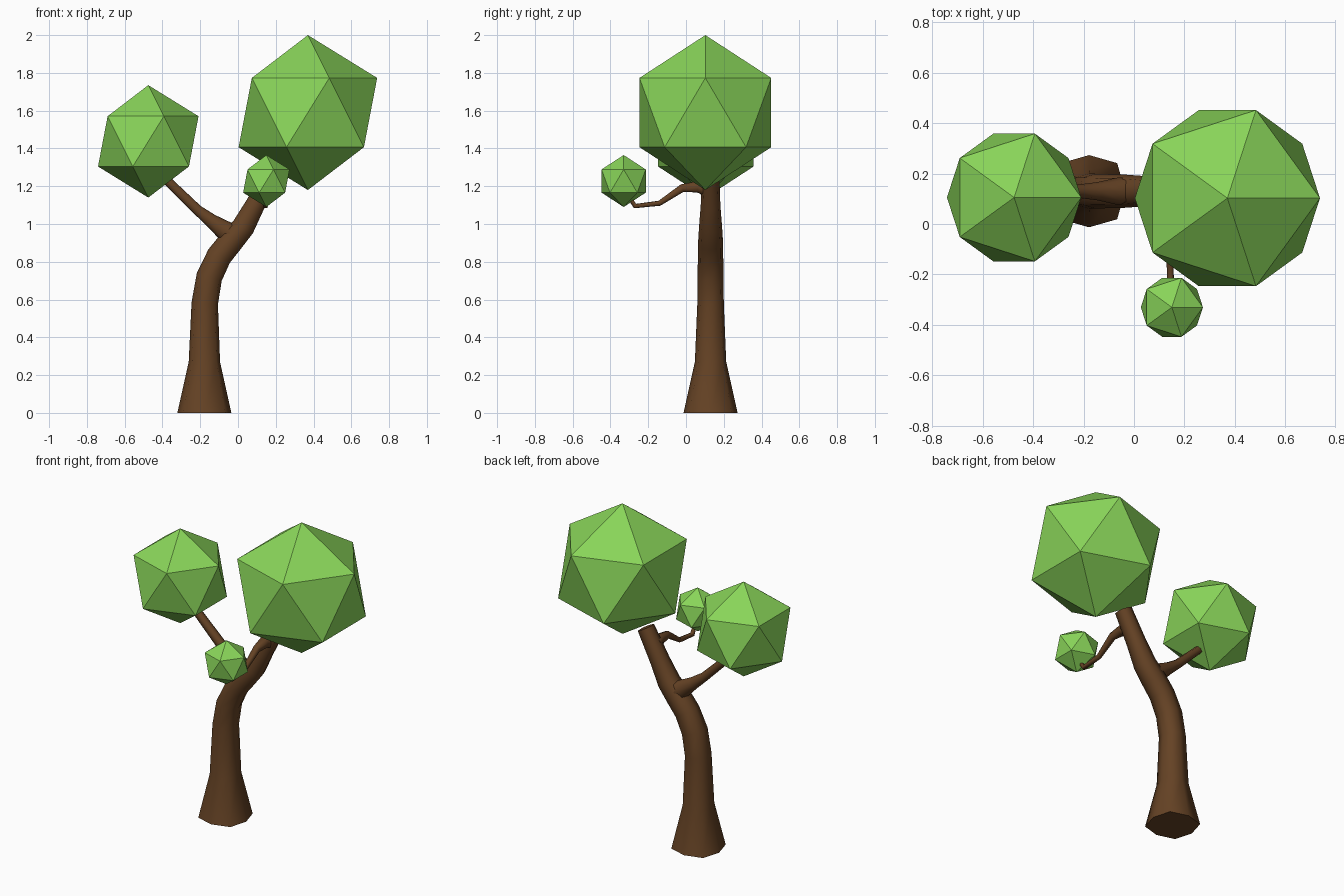
import bpy, bmesh, math
from mathutils import Vector

if "Cube" in bpy.data.objects:
    bpy.data.objects.remove(bpy.data.objects["Cube"])


def material(name, color):
    m = bpy.data.materials.new(name)
    m.diffuse_color = (*color, 1)
    m.use_nodes = True
    m.node_tree.nodes["Principled BSDF"].inputs["Base Color"].default_value = m.diffuse_color
    return m


BARK = material("bark", (0.13, 0.055, 0.018))
LEAF = material("leaf", (0.25, 0.66, 0.10))


def limb(name, path, side, sides=8):
    """Tapered, slightly squarish tube; path = (x, y, z, radius), side = axis normal to its plane."""
    side = Vector(side)
    pts = [Vector(p[:3]) for p in path]
    bm = bmesh.new()
    rings = []
    for i, p in enumerate(pts):
        before = (p - pts[i - 1]).normalized() if i else Vector()
        after = (pts[i + 1] - p).normalized() if i < len(pts) - 1 else Vector()
        tangent = (before + after).normalized()
        if i == 0 and p.z == 0:
            tangent = Vector((0, 0, 1))  # flat foot on the ground
        u = (side - tangent * side.dot(tangent)).normalized()
        v = tangent.cross(u)
        ring = []
        for k in range(sides):
            a = 2 * math.pi * k / sides
            r = path[i][3] * (1.1 if k % 2 else 1.0)
            ring.append(bm.verts.new(p + u * r * math.cos(a) + v * r * math.sin(a)))
        rings.append(ring)
    for a, b in zip(rings, rings[1:]):
        for k in range(sides):
            n = (k + 1) % sides
            bm.faces.new((a[k], a[n], b[n], b[k]))
    bm.faces.new(rings[0][::-1])
    bm.faces.new(rings[-1])
    bmesh.ops.recalc_face_normals(bm, faces=bm.faces)
    for f in bm.faces:
        f.smooth = len(f.verts) == 4
    mesh = bpy.data.meshes.new(name)
    bm.to_mesh(mesh)
    bm.free()
    mesh.materials.append(BARK)
    bpy.context.collection.objects.link(bpy.data.objects.new(name, mesh))


def foliage(name, center, radius):
    bpy.ops.mesh.primitive_ico_sphere_add(subdivisions=1, radius=radius, location=center)
    ob = bpy.context.object
    ob.name = name
    ob.data.materials.append(LEAF)


# Trunk curving right into the main branch
limb("trunk", [
    (-0.178, 0.13, 0.0, 0.143), (-0.178, 0.13, 0.27, 0.083),
    (-0.176, 0.13, 0.58, 0.070), (-0.152, 0.13, 0.72, 0.069),
    (-0.100, 0.13, 0.83, 0.067), (-0.040, 0.13, 0.905, 0.066),
    (0.028, 0.13, 0.985, 0.061), (0.090, 0.13, 1.10, 0.052),
    (0.188, 0.13, 1.28, 0.046)], (0, 1, 0))

# Left branch
limb("left_branch", [
    (0.000, 0.13, 0.925, 0.060), (-0.070, 0.13, 0.965, 0.053),
    (-0.145, 0.13, 1.020, 0.036), (-0.215, 0.13, 1.075, 0.027),
    (-0.390, 0.13, 1.245, 0.023)], (0, 1, 0))

# Thin crooked twig towards the front
limb("front_twig", [
    (0.130, 0.12, 1.185, 0.042), (0.137, 0.06, 1.197, 0.030),
    (0.143, -0.02, 1.190, 0.021), (0.143, -0.14, 1.110, 0.014),
    (0.145, -0.27, 1.095, 0.013), (0.148, -0.305, 1.15, 0.011)], (1, 0, 0))

# Faceted foliage clumps
foliage("large_foliage", (0.37, 0.1025, 1.59), 0.41)
foliage("left_foliage", (-0.475, 0.105, 1.4375), 0.2975)
foliage("small_foliage", (0.15, -0.33, 1.2275), 0.1375)
